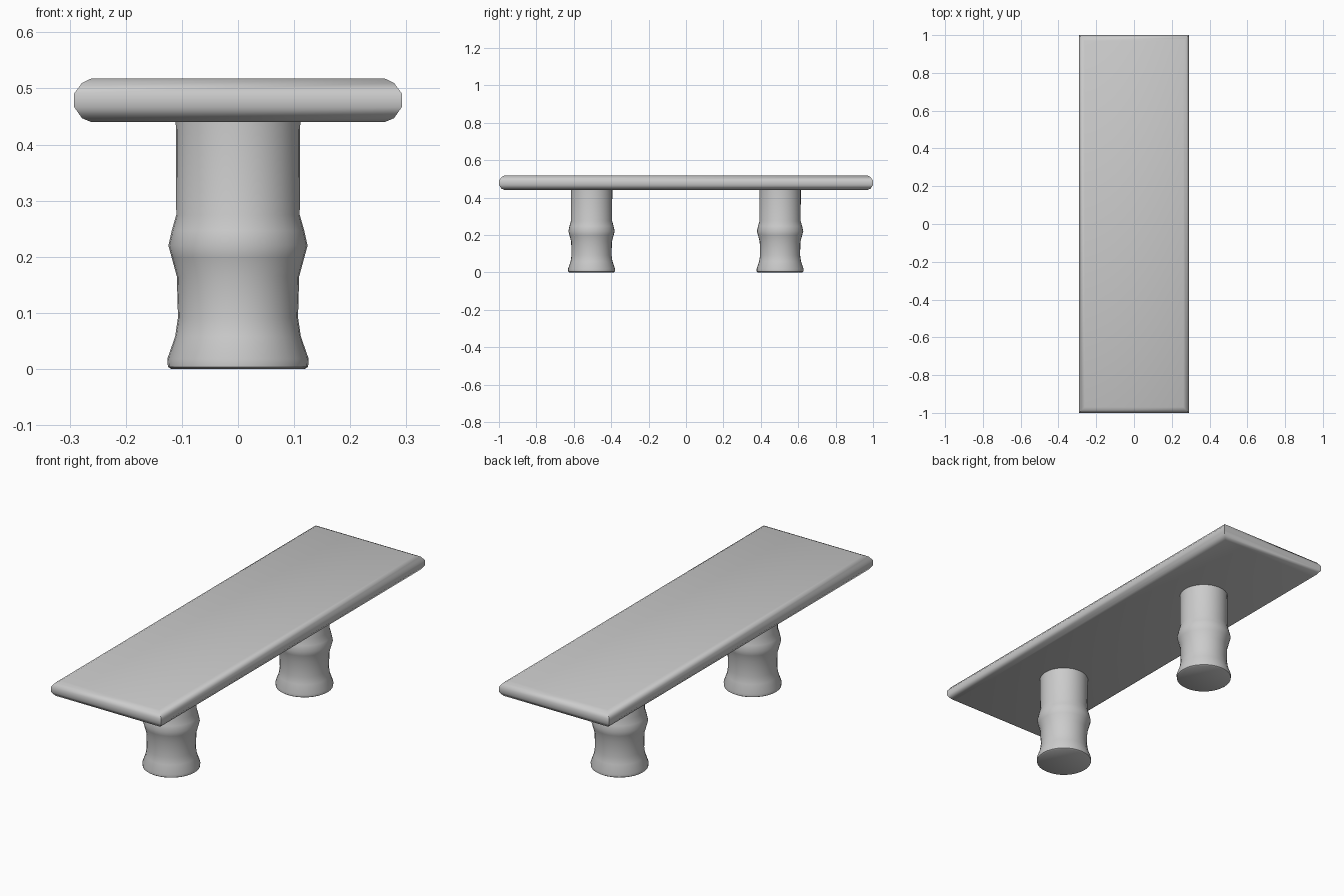
import bpy, bmesh, math

if "Cube" in bpy.data.objects:
    bpy.data.objects.remove(bpy.data.objects["Cube"])


def loft(name, rings):
    """Skin a stack of closed rings and cap both ends."""
    bm = bmesh.new()
    loops = [[bm.verts.new(p) for p in ring] for ring in rings]
    n = len(loops[0])
    for a, b in zip(loops, loops[1:]):
        for i in range(n):
            j = (i + 1) % n
            bm.faces.new((a[i], a[j], b[j], b[i]))
    bm.faces.new(loops[0][::-1])
    bm.faces.new(loops[-1])
    bmesh.ops.recalc_face_normals(bm, faces=bm.faces[:])
    mesh = bpy.data.meshes.new(name)
    bm.to_mesh(mesh)
    bm.free()
    obj = bpy.data.objects.new(name, mesh)
    bpy.context.collection.objects.link(obj)
    bpy.ops.object.select_all(action='DESELECT')
    obj.select_set(True)
    bpy.context.view_layer.objects.active = obj
    bpy.ops.object.shade_smooth_by_angle(angle=math.radians(46))
    return obj


def rect(inset, z):
    x, y = 0.292 - inset, 1.0 - inset
    return [(-x, -y, z), (x, -y, z), (x, y, z), (-x, y, z)]


def circle(r, z, y, n=32):
    return [(r * math.cos(math.tau * i / n), y + r * math.sin(math.tau * i / n), z)
            for i in range(n)]


# Bench seat: rounded edge with mitred corners
edge = [(0.031, 0.440), (0.014, 0.447), (0, 0.467), (0, 0.491), (0.014, 0.510), (0.031, 0.518)]
loft("seat", [rect(*e) for e in edge])

# Two turned pedestal legs, flared at the foot with a bulging ring
profile = [(0.119, 0), (0.125, 0.004), (0.126, 0.018), (0.112, 0.058), (0.107, 0.092),
           (0.109, 0.165), (0.118, 0.198), (0.124, 0.220), (0.118, 0.247),
           (0.110, 0.275), (0.111, 0.445)]
for name, y in (("front_leg", -0.505), ("back_leg", 0.503)):
    loft(name, [circle(r, z, y) for r, z in profile])
